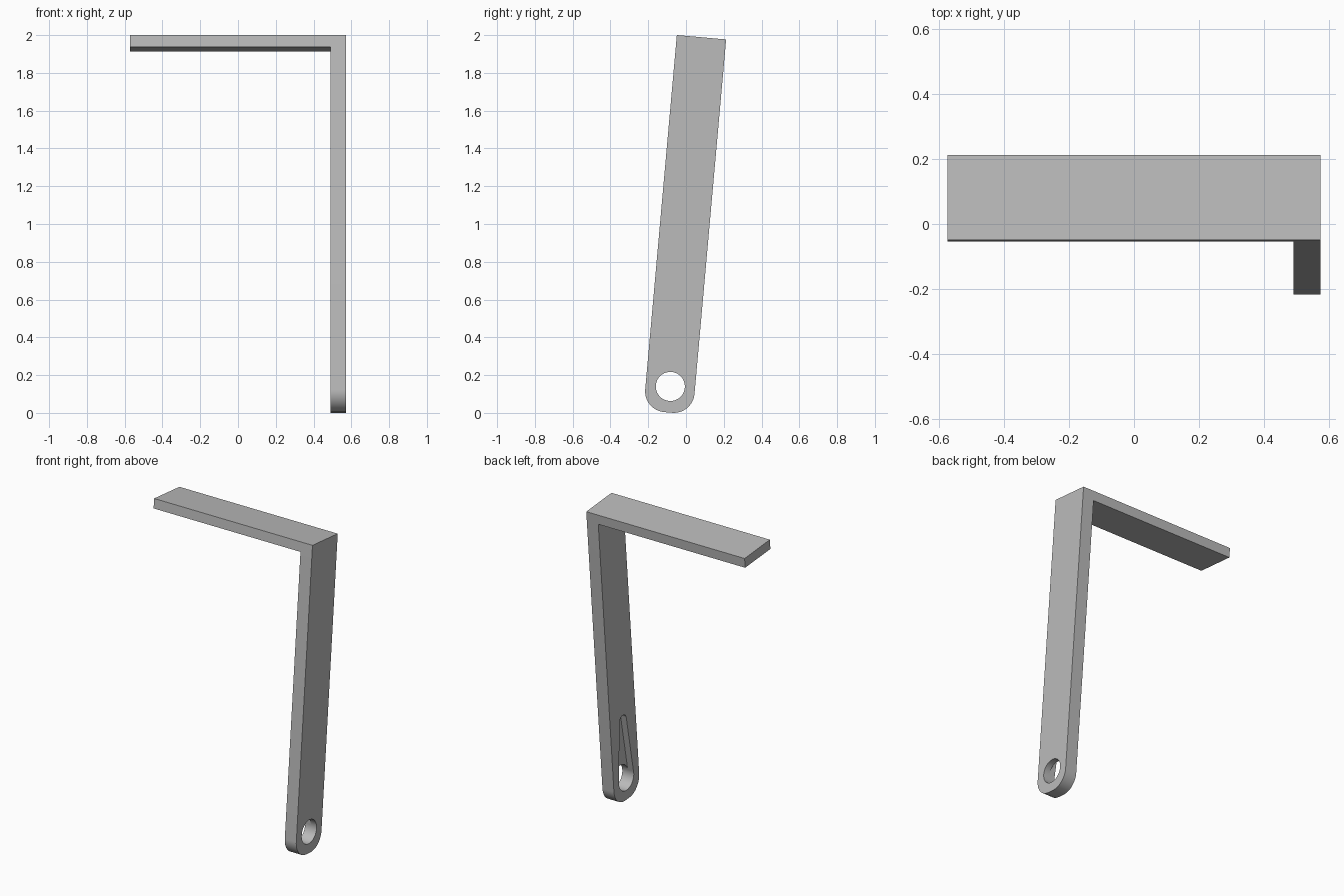
import bpy, bmesh
from math import sin, cos, pi, radians, acos
from mathutils import Matrix

cube = bpy.data.objects.get("Cube")
if cube:
    bpy.data.objects.remove(cube, do_unlink=True)

TILT = radians(5.1)
HALF_LEN, INNER_X = 0.573, 0.49         # bar half length, inner face of the leg
HALF_W, TOP, BOTTOM = 0.131, 1.856, -0.138   # measured from the hole centre
BAR_T, CORNER = 0.063, 0.11
HOLE_R, TIP_R, TIP_Z = 0.077, 0.035, 0.395

grey = bpy.data.materials.new("light_grey")
grey.use_nodes = True
color = (0.5, 0.5, 0.5, 1)
grey.diffuse_color = color
grey.node_tree.nodes["Principled BSDF"].inputs["Base Color"].default_value = color


def arc(cy, cz, r, start, end, n):
    return [(cy + r * cos(start + (end - start) * i / n),
             cz + r * sin(start + (end - start) * i / n)) for i in range(n + 1)]


def prism(outline, x0, x1):
    """Extrude a side outline along x."""
    bm = bmesh.new()
    face = bm.faces.new([bm.verts.new((x0, y, z)) for y, z in outline])
    new = bmesh.ops.extrude_face_region(bm, geom=[face], use_keep_orig=True)
    bmesh.ops.translate(bm, vec=(x1 - x0, 0, 0),
                        verts=[v for v in new["geom"] if isinstance(v, bmesh.types.BMVert)])
    bmesh.ops.recalc_face_normals(bm, faces=bm.faces)
    return bm


def add_object(bm, name):
    mesh = bpy.data.meshes.new(name)
    bm.to_mesh(mesh)
    bm.free()
    mesh.materials.append(grey)
    obj = bpy.data.objects.new(name, mesh)
    bpy.context.collection.objects.link(obj)
    return obj


# Leg with a rounded foot
c = HALF_W - CORNER
foot = (arc(-c, BOTTOM + CORNER, CORNER, pi, 1.5 * pi, 16)
        + arc(c, BOTTOM + CORNER, CORNER, 1.5 * pi, 2 * pi, 16))
bm = prism(foot + [(HALF_W, TOP), (-HALF_W, TOP)], INNER_X, HALF_LEN)

# Top bar, pulled out of the inner face of the leg
bmesh.ops.bisect_plane(bm, geom=bm.verts[:] + bm.edges[:] + bm.faces[:],
                       plane_co=(0, 0, TOP - BAR_T), plane_no=(0, 0, 1))
bm.normal_update()
end = [f for f in bm.faces
       if f.normal.x < -0.9 and f.calc_center_median().z > TOP - BAR_T]
new = bmesh.ops.extrude_face_region(bm, geom=end)
bmesh.ops.translate(bm, vec=(-HALF_LEN - INNER_X, 0, 0),
                    verts=[v for v in new["geom"] if isinstance(v, bmesh.types.BMVert)])
bmesh.ops.dissolve_limit(bm, angle_limit=radians(0.5), verts=bm.verts[:], edges=bm.edges[:])
bmesh.ops.recalc_face_normals(bm, faces=bm.faces)
bracket = add_object(bm, "angle_bracket")

# Through hole, and a tapering recess on the inner face
hole = add_object(prism(arc(0, 0, HOLE_R, 0, 2 * pi, 48)[:-1], 0.4, 0.7), "hole_cutter")
r = HOLE_R - 0.0005
a = pi / 2 - acos((r - TIP_R) / TIP_Z)
drop = (arc(0, TIP_Z, TIP_R, a, pi - a, 16)
        + arc(0, 0, r, pi - a, 2 * pi + a, 32))
recess = add_object(prism(drop, 0.4, (INNER_X + HALF_LEN) / 2), "recess_cutter")

bpy.context.view_layer.objects.active = bracket
for cutter in (hole, recess):
    cutter.hide_render = True
    mod = bracket.modifiers.new("cut", "BOOLEAN")
    mod.operation, mod.solver, mod.object = "DIFFERENCE", "EXACT", cutter
    bpy.ops.object.modifier_apply(modifier=mod.name)
    bpy.data.objects.remove(cutter, do_unlink=True)

# Lean the bracket back and place it
bracket.data.transform(Matrix.Translation((0, -0.083, 0.14)) @ Matrix.Rotation(-TILT, 4, "X"))
bpy.ops.object.select_all(action="DESELECT")
bracket.select_set(True)
bpy.ops.object.shade_smooth_by_angle(angle=radians(30))
